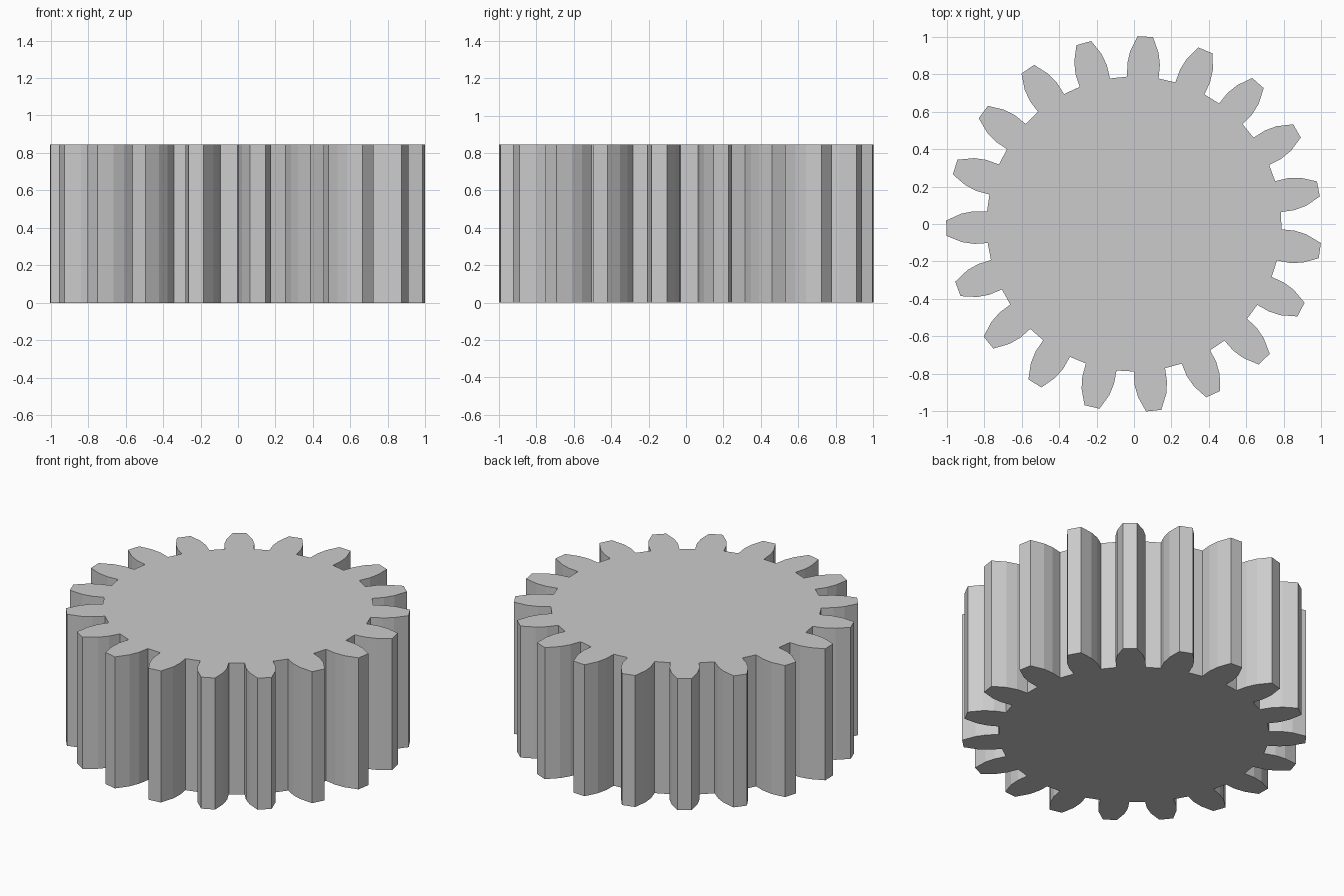
import bpy, bmesh
from math import cos, sin, radians, tau

if "Cube" in bpy.data.objects:
    bpy.data.objects.remove(bpy.data.objects["Cube"])

TEETH = 19
PHASE = radians(86.55)
HEIGHT = 0.845
# half tooth flank: (distance along tooth axis, half width), root to tip
FLANK = [(0.783, 0.084), (0.855, 0.087), (0.92, 0.076), (1.002, 0.041)]

# mirrored tooth profile, running counter-clockwise
tooth = [(r, -w) for r, w in FLANK] + [(r, w) for r, w in reversed(FLANK)]

# outline: the tooth repeated around the centre
bm = bmesh.new()
ring = []
for i in range(TEETH):
    a = PHASE + i * tau / TEETH
    for u, v in tooth:
        ring.append(bm.verts.new((u * cos(a) - v * sin(a), u * sin(a) + v * cos(a), 0)))
base = bm.faces.new(ring)

# solid gear body
ext = bmesh.ops.extrude_face_region(bm, geom=[base], use_keep_orig=True)
top = [e for e in ext["geom"] if isinstance(e, bmesh.types.BMVert)]
bmesh.ops.translate(bm, verts=top, vec=(0, 0, HEIGHT))
bmesh.ops.recalc_face_normals(bm, faces=bm.faces[:])

mesh = bpy.data.meshes.new("spur_gear")
bm.to_mesh(mesh)
bm.free()
gear = bpy.data.objects.new("spur_gear", mesh)
bpy.context.collection.objects.link(gear)
